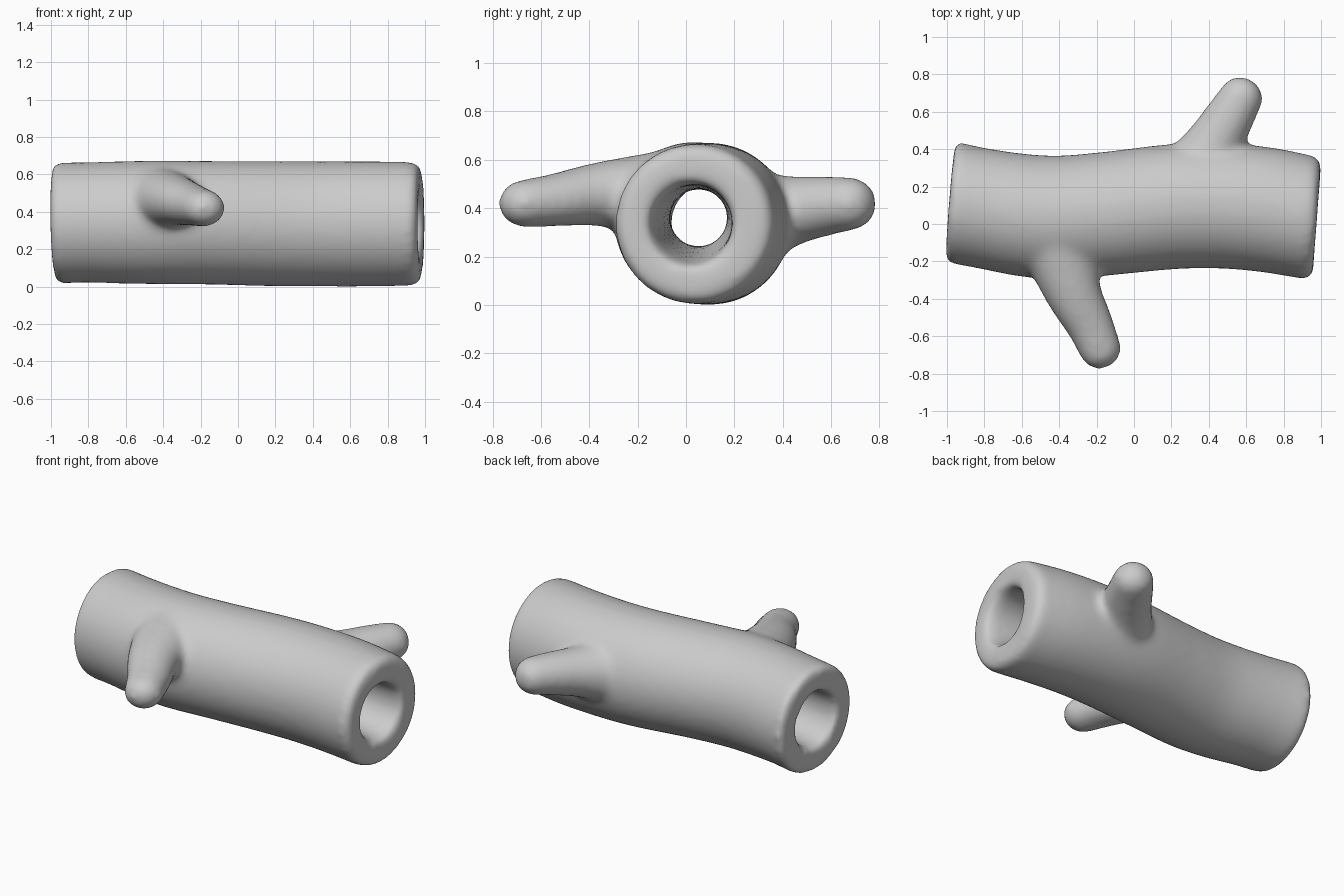
import bpy, bmesh, math
from mathutils import Vector

cube = bpy.data.objects.get("Cube")
if cube:
    bpy.data.objects.remove(cube, do_unlink=True)


def spline(pts, steps):
    """Catmull-Rom samples through (x, y, z, radius) points."""
    p = [Vector(q) for q in pts]
    p = [2 * p[0] - p[1]] + p + [2 * p[-1] - p[-2]]
    out = []
    for i in range(1, len(p) - 2):
        a, b, c, d = p[i - 1:i + 3]
        for s in range(steps):
            t = s / steps
            out.append(0.5 * (2 * b + (c - a) * t + (2 * a - 5 * b + 4 * c - d) * t * t
                              + (3 * b - a - 3 * c + d) * t ** 3))
    return out + [p[-2]]


def rounded(end, prev, length):
    """Extra rings that round off one end of a path."""
    d = (end - prev).to_3d().normalized()
    caps = []
    for k in range(1, 8):
        a = k / 8 * math.pi / 2
        pos = end.to_3d() + d * length * math.sin(a)
        caps.append(Vector((*pos, end.w - length * (1 - math.cos(a)))))
    return caps


def loft(bm, pts, round_start=0, round_end=0, lean=1, flat=1, sides=40, steps=5):
    """Closed tube along a path; lean tilts the rings, flat squashes them in height."""
    rings = spline(pts, steps)
    if round_start:
        rings = rounded(rings[0], rings[1], round_start)[::-1] + rings
    if round_end:
        rings += rounded(rings[-1], rings[-2], round_end)
    loops = []
    for i, q in enumerate(rings):
        d = (rings[min(i + 1, len(rings) - 1)] - rings[max(i - 1, 0)]).to_3d()
        d.y *= lean
        d.normalize()
        u = d.cross(Vector((0, 0, 1))).normalized()
        v = u.cross(d) * flat
        loops.append([bm.verts.new(q.to_3d() + q.w * (u * math.cos(a) + v * math.sin(a)))
                      for a in (2 * math.pi * k / sides for k in range(sides))])
    for a, b in zip(loops, loops[1:]):
        for k in range(sides):
            n = (k + 1) % sides
            bm.faces.new((a[k], a[n], b[n], b[k]))
    bm.faces.new(loops[0][::-1])
    bm.faces.new(loops[-1])


def make_object(name, bm):
    bmesh.ops.recalc_face_normals(bm, faces=bm.faces)
    mesh = bpy.data.meshes.new(name)
    bm.to_mesh(mesh)
    bm.free()
    obj = bpy.data.objects.new(name, mesh)
    bpy.context.collection.objects.link(obj)
    return obj


grey = bpy.data.materials.new("plain grey")
grey.use_nodes = True
colour = (0.6, 0.6, 0.6, 1)
grey.diffuse_color = colour
grey.node_tree.nodes["Principled BSDF"].inputs["Base Color"].default_value = colour

# Solid trunk, gently bowed
bm = bmesh.new()
loft(bm, [(-0.952, 0.112, 0.34, 0.324), (-0.8, 0.082, 0.343, 0.322), (-0.6, 0.048, 0.343, 0.328),
          (-0.4, 0.035, 0.343, 0.331), (-0.15, 0.055, 0.341, 0.331), (0.2, 0.092, 0.336, 0.335),
          (0.45, 0.097, 0.335, 0.335), (0.7, 0.077, 0.335, 0.335), (0.925, 0.037, 0.335, 0.331)],
     round_start=0.032, round_end=0.055, lean=0.4)

# Front branch stub
loft(bm, [(-0.43, -0.03, 0.46, 0.22), (-0.33, -0.35, 0.458, 0.155),
          (-0.24, -0.53, 0.435, 0.128), (-0.182, -0.665, 0.42, 0.114)],
     round_end=0.11, flat=0.87)

# Back branch stub
loft(bm, [(0.29, 0.17, 0.34, 0.24), (0.43, 0.43, 0.388, 0.157),
          (0.51, 0.57, 0.408, 0.133), (0.572, 0.675, 0.418, 0.118)],
     round_end=0.11, flat=0.94)
log = make_object("hollow_log", bm)
log.data.materials.append(grey)

# Bore that narrows in the middle and flares at both mouths
bm = bmesh.new()
loft(bm, [(-1.05, 0.117, 0.34, 0.2), (-0.98, 0.112, 0.34, 0.178), (-0.9, 0.1, 0.34, 0.163),
          (-0.6, 0.07, 0.35, 0.145), (0, 0.052, 0.36, 0.12), (0.6, 0.048, 0.35, 0.145),
          (0.9, 0.03, 0.338, 0.162), (0.97, 0.022, 0.336, 0.18), (1.05, 0.018, 0.336, 0.205)])
bore = make_object("bore_cutter", bm)
bore.data.materials.append(grey)
bore.hide_render = True


def add_remesh(name):
    mod = log.modifiers.new(name, 'REMESH')
    mod.mode = 'VOXEL'
    mod.voxel_size = 0.018


# Fuse trunk and branches, hollow them, then soften every join and rim
add_remesh("fuse")
hollow = log.modifiers.new("hollow", 'BOOLEAN')
hollow.operation = 'DIFFERENCE'
hollow.solver = 'EXACT'
hollow.object = bore
add_remesh("even_out")
soften = log.modifiers.new("soften", 'SMOOTH')
soften.factor = 0.5
soften.iterations = 16

bpy.ops.object.select_all(action='DESELECT')
bpy.context.view_layer.objects.active = log
log.select_set(True)
for name in [m.name for m in log.modifiers]:
    bpy.ops.object.modifier_apply(modifier=name)
bpy.data.objects.remove(bore, do_unlink=True)
bpy.ops.object.shade_smooth_by_angle(angle=math.radians(50))
